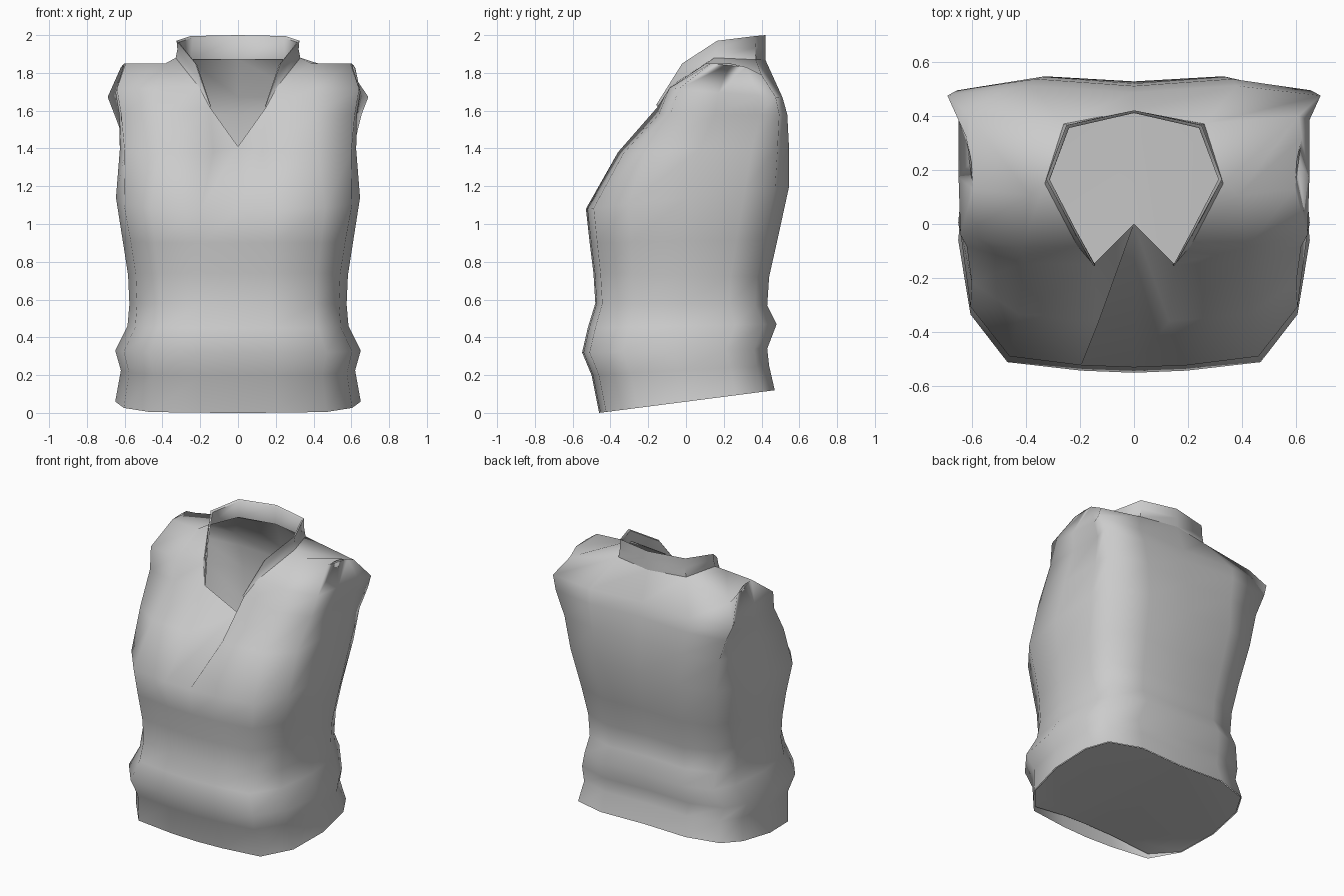
import bpy, bmesh, math

if "Cube" in bpy.data.objects:
    bpy.data.objects.remove(bpy.data.objects["Cube"])

cloth = bpy.data.materials.new("grey_cloth")
cloth.diffuse_color = (0.6, 0.6, 0.6, 1)
cloth.use_nodes = True
cloth.node_tree.nodes["Principled BSDF"].inputs["Base Color"].default_value = cloth.diffuse_color


def grid_object(name, half_rows, faces_extra=(), skip=(), angle=180):
    """Skin rows of half-section points, mirrored across x."""
    bm = bmesh.new()
    for side in (1, -1):
        rows = [[bm.verts.new((x * side, y, z)) for x, y, z in r] for r in half_rows]
        quads = []
        for r, (a, b) in enumerate(zip(rows, rows[1:])):
            for i in range(len(a) - 1):
                if (r, i) not in skip:
                    quads.append((a[i], a[i + 1], b[i + 1], b[i]))
        for face in faces_extra:
            quads.append([rows[r][c] for r, c in face])
        for q in quads:
            bm.faces.new(q if side == 1 else list(reversed(q)))
    bmesh.ops.remove_doubles(bm, verts=bm.verts, dist=0.0005)
    bmesh.ops.delete(bm, geom=[v for v in bm.verts if not v.link_faces], context='VERTS')
    bmesh.ops.triangulate(bm, faces=[f for f in bm.faces if len(f.verts) > 4])
    mesh = bpy.data.meshes.new(name)
    bm.to_mesh(mesh)
    bm.free()
    mesh.materials.append(cloth)
    ob = bpy.data.objects.new(name, mesh)
    bpy.context.collection.objects.link(ob)
    bpy.context.view_layer.objects.active = ob
    ob.select_set(True)
    bpy.ops.object.shade_smooth_by_angle(angle=math.radians(angle))
    ob.select_set(False)
    return ob


# Section outlines: (fraction of half width, front-to-back fraction)
ROUND = [(0, 0), (.3, .008), (.72, .04), (.93, .22), (1, .5),
         (.96, .78), (.84, .93), (.5, 1), (0, .985)]
BOXY = [(0, 0), (.3, 0), (.6, .02), (.93, .1), (.94, .45),
        (.94, .8), (1, .95), (.55, 1.01), (0, .97)]

# Levels: front y, front z, back y, back z, half width, boxiness
LEVELS = [
    (-.46, .00, .47, .12, .65, 0),
    (-.50, .20, .44, .25, .62, 0),
    (-.55, .32, .43, .34, .65, 0),
    (-.52, .45, .48, .47, .585, 0),
    (-.48, .58, .43, .57, .575, 0),
    (-.49, .74, .44, .72, .582, 0),
    (-.51, .90, .485, .92, .61, 0),
    (-.53, 1.08, .545, 1.20, .65, .1),
    (-.36, 1.37, .54, 1.42, .645, .5),
    (-.16, 1.58, .53, 1.58, .665, .9),
    (-.10, 1.72, .505, 1.67, .69, 1),
    (.10, 1.85, .40, 1.85, .64, 1),
]
rows = []
for f, zf, b, zb, w, k in LEVELS:
    row = []
    for (xr, tr), (xb, tb) in zip(ROUND, BOXY):
        x, t = xr + (xb - xr) * k, tr + (tb - tr) * k
        row.append((x * w, f + (b - f) * t, zf + (zb - zf) * t))
    rows.append(row)

# Open V neckline: lapel edge, and a notch folding in to one inner point
rows[8][0] = rows[9][0] = (0, 0, 1.41)
rows[8][1] = (.13, -.36, 1.38)
neck = [(.15, -.15, 1.62), (.21, -.08, 1.73), (.33, .15, 1.88)]
for i in range(3):
    rows[9 + i][1] = neck[i]
neck_back = [(.26, .37, 1.87), (0, .42, 1.87)]
rows[11][7:9] = neck_back
rows[11][5] = (.62, .32, 1.83)
rows[11][6] = (.61, .40, 1.79)

# Hollow torso with shoulder tops bridged from front to back
shoulders = [[(11, 1), (11, 2), (11, 6), (11, 7)],
             [(11, 2), (11, 3), (11, 5), (11, 6)],
             [(11, 3), (11, 4), (11, 5)]]
grid_object("torso", rows, shoulders, skip={(9, 0), (10, 0)})

# Closed underside, lifted a little behind the front hem
lift = [.09, .08, .03] + [.001] * 6
under = [(x * .99, y * .99, z + d) for (x, y, z), d in zip(rows[0], lift)]
grid_object("underside", [under], [[(0, i) for i in reversed(range(9))]])

# Thin standing collar: outer wall, rim and inner wall
base = neck + neck_back
rim = [(.15, -.155, 1.635), (.225, -.02, 1.85),
       (.325, .165, 1.97), (.25, .365, 1.995), (0, .42, 2.0)]
middle = [((a[0] + c[0]) / 2 * .98, (a[1] + c[1]) / 2, (a[2] + c[2]) / 2)
          for a, c in zip(base, rim)]
lip = [(x * .96, y - .01 * (y > .2), z - .008) for x, y, z in rim]
inside = [(x * .96, y - .01 * (y > .2), z) for x, y, z in base]
grid_object("collar", [base, middle, rim, lip, inside], angle=60)
